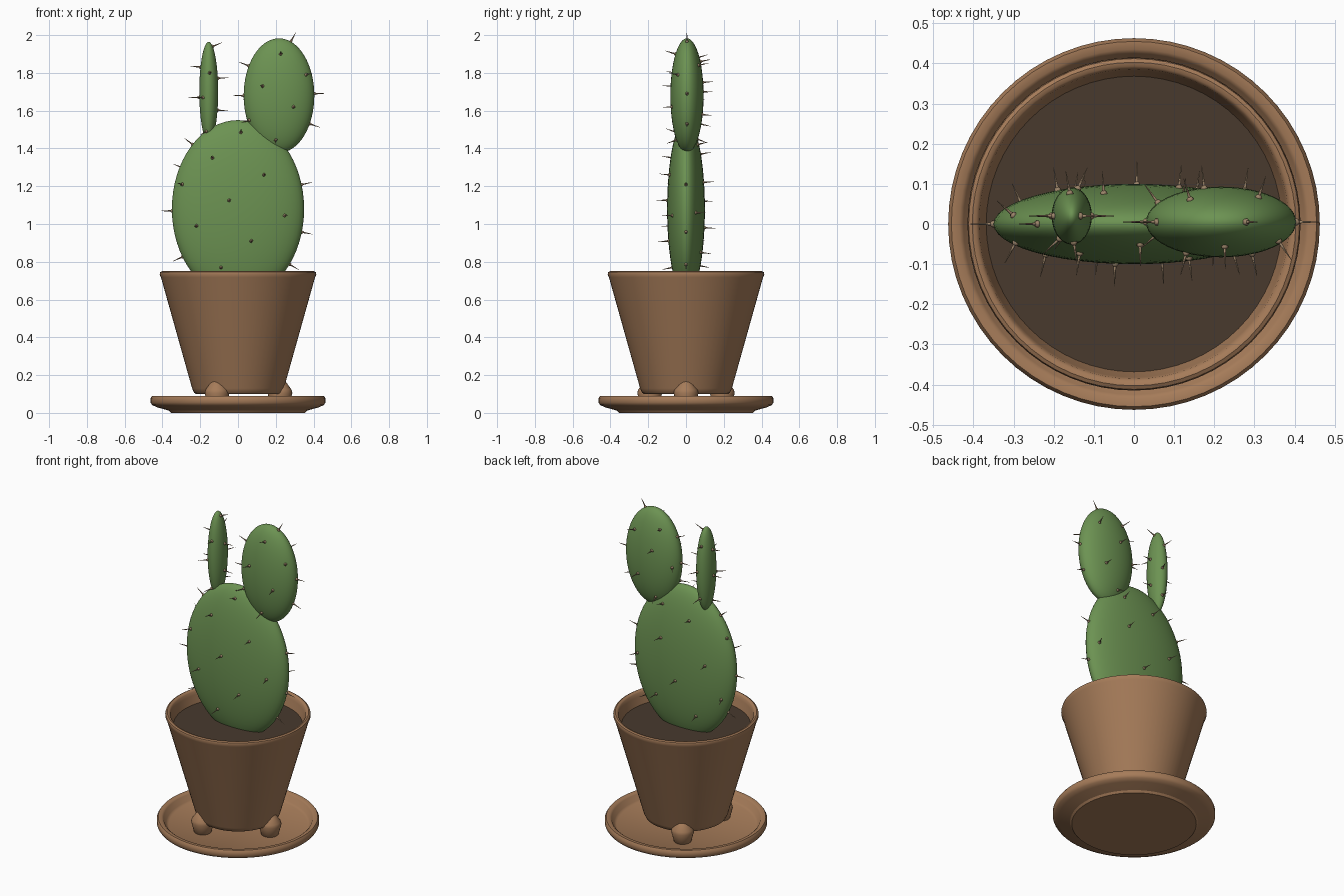
import bpy, bmesh, math
from mathutils import Vector, Matrix

if "Cube" in bpy.data.objects:
    bpy.data.objects.remove(bpy.data.objects["Cube"])


def material(name, r, g, b):
    m = bpy.data.materials.new(name)
    m.diffuse_color = (r, g, b, 1)
    m.use_nodes = True
    m.node_tree.nodes["Principled BSDF"].inputs["Base Color"].default_value = m.diffuse_color
    return m


CLAY = material("clay", 0.38, 0.20, 0.10)
SOIL = material("soil", 0.065, 0.042, 0.027)
GREEN = material("cactus_green", 0.15, 0.29, 0.085)
THORN = material("thorn", 0.33, 0.23, 0.14)


def finish(bm, name, mat, angle=40):
    bmesh.ops.recalc_face_normals(bm, faces=bm.faces)
    me = bpy.data.meshes.new(name)
    bm.to_mesh(me)
    bm.free()
    me.materials.append(mat)
    ob = bpy.data.objects.new(name, me)
    bpy.context.collection.objects.link(ob)
    bpy.ops.object.select_all(action='DESELECT')
    ob.select_set(True)
    bpy.context.view_layer.objects.active = ob
    bpy.ops.object.shade_smooth_by_angle(angle=math.radians(angle))
    return ob


def lathe(name, profile, mat, steps=64, at=(0, 0, 0)):
    """Revolve an (r, z) profile that starts and ends on the axis."""
    bm = bmesh.new()
    vs = [bm.verts.new((r, 0, z)) for r, z in profile]
    es = [bm.edges.new(p) for p in zip(vs, vs[1:])]
    bmesh.ops.spin(bm, geom=vs + es, cent=(0, 0, 0), axis=(0, 0, 1),
                   angle=math.tau, steps=steps, use_merge=True)
    bmesh.ops.remove_doubles(bm, verts=bm.verts, dist=1e-5)
    bmesh.ops.translate(bm, verts=bm.verts, vec=at)
    return finish(bm, name, mat)


def pad(name, c, s):
    bm = bmesh.new()
    bmesh.ops.create_uvsphere(bm, u_segments=48, v_segments=32, radius=1)
    bmesh.ops.scale(bm, verts=bm.verts, vec=s)
    bmesh.ops.translate(bm, verts=bm.verts, vec=c)
    finish(bm, name, GREEN, 180)


def spines(name, c, s, front, back, rim):
    """Thorns with small root bumps, standing on the pad surface at (x, z)."""
    bm = bmesh.new()
    for side, spots in ((-1, front), (1, back), (0, rim)):
        for x, z in spots:
            u, w = (x - c[0]) / s[0], (z - c[2]) / s[2]
            d = math.hypot(u, w)
            if side == 0 or d > 0.98:
                k = (1 if side == 0 else 0.98) / d
                u, w = u * k, w * k
            v = side * math.sqrt(max(0, 1 - u * u - w * w))
            p = Vector((c[0] + u * s[0], c[1] + v * s[1], c[2] + w * s[2]))
            n = Vector((u / s[0], v / s[1], w / s[2])).normalized()
            rot = n.to_track_quat('Z', 'Y').to_matrix().to_4x4()
            bmesh.ops.create_icosphere(bm, subdivisions=1, radius=0.010,
                                       matrix=Matrix.Translation(p))
            bmesh.ops.create_cone(bm, cap_ends=True, segments=6, radius1=0.005,
                                  radius2=0.0008, depth=0.065,
                                  matrix=Matrix.Translation(p + n * 0.025) @ rot)
    finish(bm, name, THORN, 60)


# Saucer
lathe("saucer", [(0, 0.005), (0.35, 0.005), (0.365, 0.012), (0.43, 0.03),
                 (0.455, 0.042), (0.463, 0.055), (0.463, 0.078), (0.455, 0.09),
                 (0.435, 0.09), (0.425, 0.082), (0.41, 0.05), (0.395, 0.04),
                 (0, 0.04)], CLAY)
lathe("saucer_base", [(0, 0), (0.355, 0), (0.365, 0.012), (0, 0.012)], CLAY)

# Pot shell with rounded lip, and the soil inside
lathe("pot", [(0, 0.1), (0.222, 0.1), (0.232, 0.106), (0.243, 0.13),
              (0.408, 0.718), (0.415, 0.733), (0.412, 0.745), (0.403, 0.75),
              (0.393, 0.748), (0.386, 0.74), (0.382, 0.72), (0.36, 0.64),
              (0, 0.64)], CLAY)
lathe("soil", [(0, 0.645), (0.36, 0.645), (0.37, 0.67), (0, 0.67)], SOIL)

# Three pot feet
for i in range(3):
    a = i * math.tau / 3
    lathe(f"pot_foot_{i + 1}",
          [(0, 0.035), (0.042, 0.035), (0.05, 0.043), (0.066, 0.105),
           (0.062, 0.122), (0.026, 0.172), (0.012, 0.179), (0, 0.18)],
          CLAY, 24, (0.222 * math.cos(a), 0.222 * math.sin(a), 0))

# Cactus pads: centre, half-sizes, then thorn spots on front, back and rim
pads = {
    "main_pad": ((0, 0, 1.08), (0.35, 0.10, 0.47),
        [(-0.295, 1.21), (-0.135, 1.35), (0.137, 1.26), (-0.047, 1.125),
         (-0.22, 0.99), (0.07, 0.91), (0.247, 1.045), (-0.09, 0.77),
         (0.015, 1.485)],
        [(0.112, 1.22), (-0.3, 1.3), (0.3, 1.06), (0.007, 0.98), (0.154, 0.85),
         (-0.28, 0.92), (-0.118, 0.78), (-0.075, 1.37), (-0.19, 1.12),
         (0.12, 1.42)],
        [(-0.24, 1.42), (-0.35, 1.07), (-0.29, 0.83), (0.34, 1.21),
         (0.33, 0.96), (0.27, 0.79)]),
    "right_pad": ((0.217, 0.005, 1.68), (0.187, 0.088, 0.303),
        [(0.226, 1.9), (0.13, 1.73), (0.294, 1.62), (0.2, 1.445),
         (0.36, 1.79), (0.06, 1.55)],
        [(0.14, 1.88), (0.175, 1.75), (0.275, 1.58), (0.06, 1.66),
         (0.31, 1.84), (0.17, 1.45)],
        [(0.065, 1.83), (0.03, 1.68), (0.28, 1.97), (0.405, 1.69),
         (0.38, 1.53), (0.22, 1.38)]),
    "left_pad": ((-0.155, 0.02, 1.70), (0.05, 0.071, 0.264),
        [(-0.15, 1.8), (-0.168, 1.49), (-0.185, 1.67)],
        [(-0.16, 1.86), (-0.15, 1.53), (-0.14, 1.7)],
        [(-0.135, 1.93), (-0.195, 1.82), (-0.205, 1.67), (-0.108, 1.77),
         (-0.112, 1.61)]),
}
for name, (c, s, front, back, rim) in pads.items():
    pad(name, c, s)
    spines(name + "_spines", c, s, front, back, rim)
